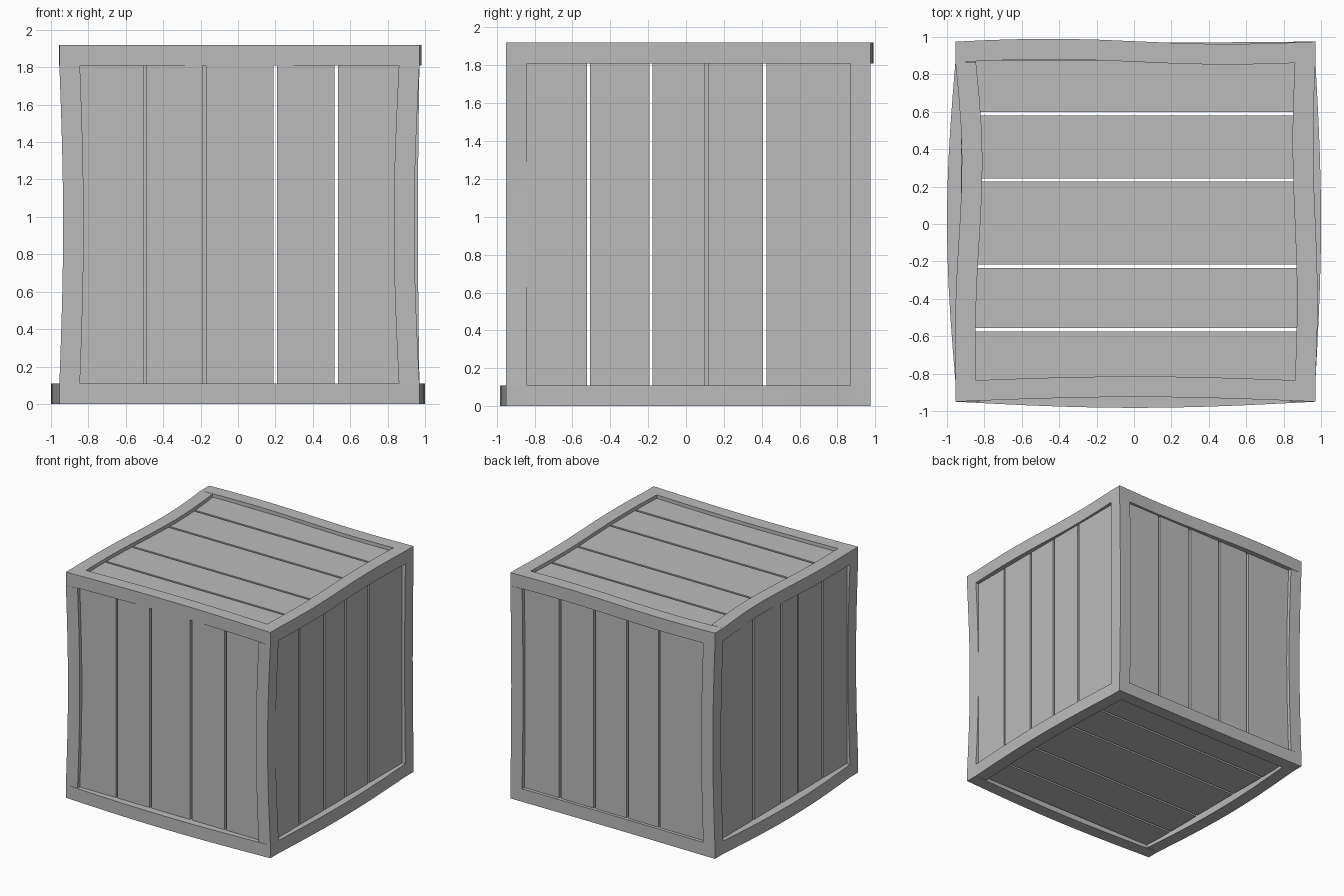
import bpy, bmesh, math
from mathutils import Vector

if "Cube" in bpy.data.objects:
    bpy.data.objects.remove(bpy.data.objects["Cube"])

GREY = (0.5, 0.5, 0.5, 1)
mat = bpy.data.materials.new("plain grey wood")
mat.use_nodes = True
mat.diffuse_color = GREY
mat.node_tree.nodes["Principled BSDF"].inputs["Base Color"].default_value = GREY

# Frame limits, bar thickness, plank recess, plank thickness, half gap
LOW = Vector((-0.955, -0.95, 0.0))
HIGH = Vector((0.97, 0.975, 1.92))
BAR, RECESS, THICK, GAP = 0.11, 0.03, 0.035, 0.009
X, Y, Z = 0, 1, 2


def finish(name, bm):
    bmesh.ops.recalc_face_normals(bm, faces=bm.faces[:])
    mesh = bpy.data.meshes.new(name)
    bm.to_mesh(mesh)
    bm.free()
    mesh.materials.append(mat)
    bpy.context.collection.objects.link(bpy.data.objects.new(name, mesh))


def bar(name, axis, sides, bow_axis, bow=0.0, wave=0.0, full=False):
    """Square timber along axis; sides picks the low or high end of the other axes."""
    steps = 10
    inset = 0 if full else BAR
    lo, hi = LOW.copy(), HIGH.copy()
    for other, high in sides.items():
        if high:
            lo[other] = hi[other] - BAR
        else:
            hi[other] = lo[other] + BAR
    u, v = sides.keys()
    bm = bmesh.new()
    rings = []
    for i in range(steps + 1):
        t = i / steps
        ring = []
        for pu, pv in ((lo[u], lo[v]), (hi[u], lo[v]), (hi[u], hi[v]), (lo[u], hi[v])):
            p = Vector()
            p[u], p[v] = pu, pv
            p[axis] = LOW[axis] + inset + t * (HIGH[axis] - LOW[axis] - 2 * inset)
            p[bow_axis] += bow * math.sin(math.pi * t) + wave * math.sin(2 * math.pi * t)
            ring.append(bm.verts.new(p))
        rings.append(ring)
    for a, b in zip(rings, rings[1:]):
        for k in range(4):
            n = (k + 1) % 4
            bm.faces.new((a[k], a[n], b[n], b[k]))
    bm.faces.new(rings[0])
    bm.faces.new(rings[-1])
    finish(name, bm)


def panel(name, normal, high, along, across, gaps):
    """Row of recessed planks that fill one side of the frame."""
    edges = [LOW[across] + BAR - 0.01 - GAP, *gaps, HIGH[across] - BAR + 0.01 + GAP]
    for i, (e0, e1) in enumerate(zip(edges, edges[1:])):
        centre, size = Vector(), Vector()
        size[normal] = THICK
        depth = RECESS + THICK / 2
        centre[normal] = HIGH[normal] - depth if high else LOW[normal] + depth
        size[along] = HIGH[along] - LOW[along] - 2 * BAR + 0.02
        centre[along] = (HIGH[along] + LOW[along]) / 2
        size[across] = e1 - e0 - 2 * GAP
        centre[across] = (e0 + e1) / 2
        bm = bmesh.new()
        bmesh.ops.create_cube(bm, size=1)
        for vert in bm.verts:
            vert.co = Vector(c * s for c, s in zip(vert.co, size)) + centre
        finish(f"{name}_plank_{i + 1}", bm)


# Corner posts, bowed sideways
for side, right in (("right", False), ("left", True)):
    for end, back in (("front", False), ("back", True)):
        bow = (-0.008 if back else -0.027) if right else 0.02
        bar(f"{end}_{side}_post", Z, {X: right, Y: back}, X, bow)

# Rails running across the front and back
bar("front_bottom_rail", X, {Y: False, Z: False}, Y, -0.033, full=True)
bar("front_top_rail", X, {Y: False, Z: True}, Y, 0.025, full=True)
bar("back_bottom_rail", X, {Y: True, Z: False}, Y, -0.005, full=True)
bar("back_top_rail", X, {Y: True, Z: True}, Y, 0.002, 0.014, full=True)

# Rails running from front to back
bar("right_bottom_rail", Y, {X: False, Z: False}, X, -0.045)
bar("right_top_rail", Y, {X: False, Z: True}, X, 0.024, -0.016)
bar("left_bottom_rail", Y, {X: True, Z: False}, X, 0.03)
bar("left_top_rail", Y, {X: True, Z: True}, X, 0.0, 0.012)

# Plank panels
panel("front", Y, False, Z, X, (-0.497, -0.18, 0.2, 0.525))
panel("back", Y, True, Z, X, (-0.41, -0.11, 0.2, 0.525))
panel("left", X, True, Z, Y, (-0.515, -0.185, 0.107, 0.415))
panel("right", X, False, Z, Y, (-0.515, -0.185, 0.04, 0.415))
for name, high in (("top", True), ("bottom", False)):
    panel(name, Z, high, X, Y, (-0.565, -0.225, 0.235, 0.59))
